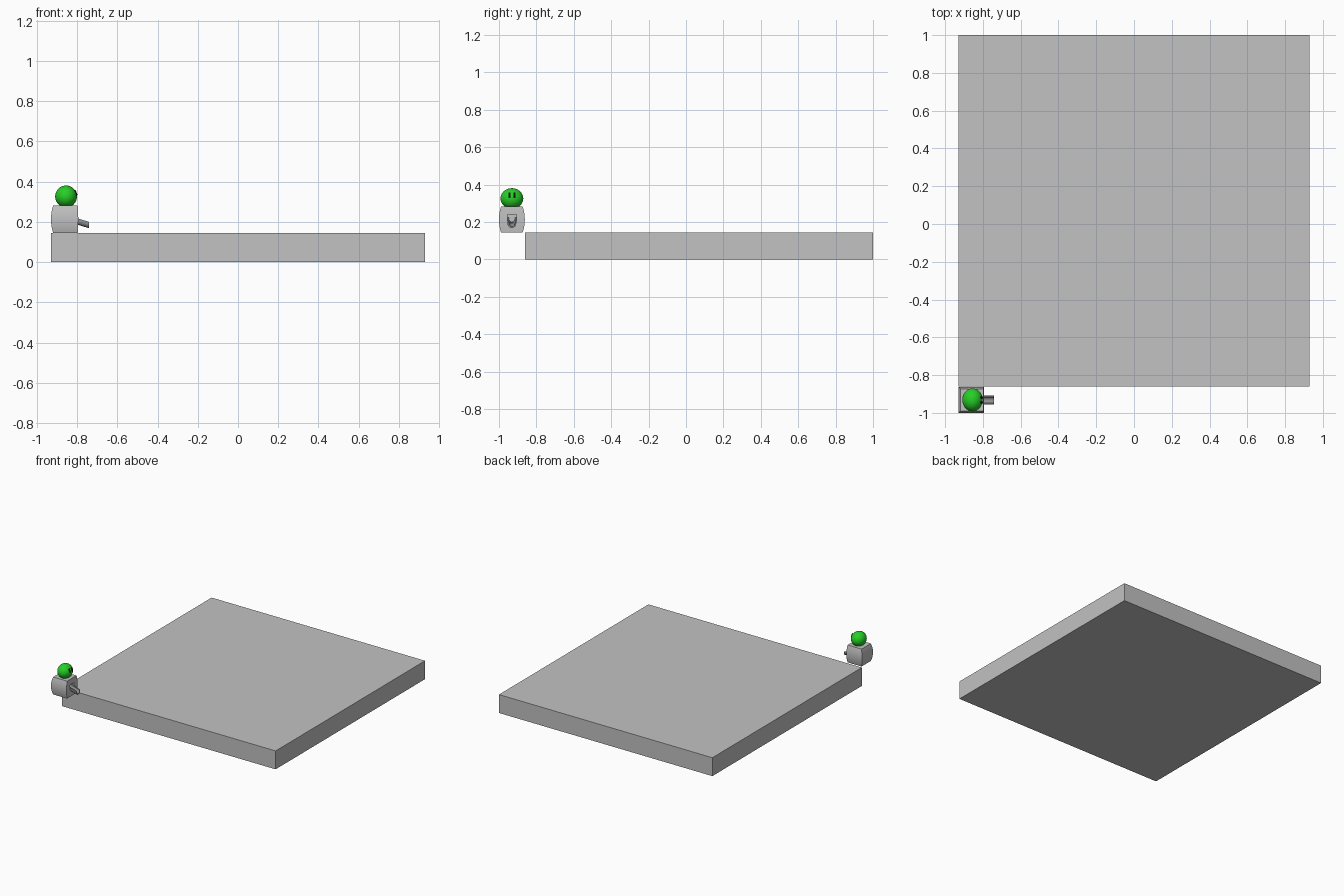
import bpy, bmesh, math
from mathutils import Matrix, Vector

if "Cube" in bpy.data.objects:
    bpy.data.objects.remove(bpy.data.objects["Cube"])


def material(name, colour):
    m = bpy.data.materials.new(name)
    m.diffuse_color = (*colour, 1)
    m.use_nodes = True
    m.node_tree.nodes["Principled BSDF"].inputs["Base Color"].default_value = m.diffuse_color
    return m


GREY = material("light grey", (0.54, 0.54, 0.54))
SPOUT = material("mid grey", (0.33, 0.33, 0.33))
GREEN = material("bright green", (0.02, 0.62, 0.02))
BLACK = material("black", (0.005, 0.005, 0.005))


def finish(name, bm, mat, smooth=False):
    bmesh.ops.recalc_face_normals(bm, faces=bm.faces[:])
    mesh = bpy.data.meshes.new(name)
    bm.to_mesh(mesh)
    bm.free()
    mesh.materials.append(mat)
    ob = bpy.data.objects.new(name, mesh)
    bpy.context.collection.objects.link(ob)
    if smooth:
        bpy.ops.object.select_all(action='DESELECT')
        ob.select_set(True)
        bpy.context.view_layer.objects.active = ob
        bpy.ops.object.shade_smooth_by_angle(angle=math.radians(30))
    return ob


def box(name, centre, size, mat, tilt=0.0):
    bm = bmesh.new()
    bmesh.ops.create_cube(bm, size=1, matrix=Matrix.Translation(centre)
                          @ Matrix.Rotation(tilt, 4, 'Y') @ Matrix.Diagonal((*size, 1)))
    return finish(name, bm, mat)


def loft(bm, rings):
    for a, b in zip(rings, rings[1:]):
        for i in range(len(a)):
            j = (i + 1) % len(a)
            bm.faces.new((a[i], a[j], b[j], b[i]))
    bm.faces.new(rings[0])
    bm.faces.new(rings[-1])


# wide flat slab
box("slab", (0, 0.07, 0.0725), (1.86, 1.86, 0.145), GREY)

# box body with gently bulging sides
bm = bmesh.new()
rings = []
for k in range(13):
    t = k / 12
    b = 0.011 * (1 - (2 * t - 1) ** 2)
    x0, x1, y0, y1 = -0.919 - b, -0.797 + b * 0.25, -0.989 - b, -0.873 + b
    z = 0.145 + 0.137 * t
    rings.append([bm.verts.new((x, y, z)) for x, y in
                  ((x0, y0), (x1, y0), (x1, y1), (x0, y1))])
loft(bm, rings)
body = finish("body", bm, GREY, True)

# opening above the spout
cutter = box("opening_cutter", (-0.80, -0.931, 0.219), (0.05, 0.048, 0.042), GREY)
cutter.hide_render = True
cutter.hide_viewport = True
cut = body.modifiers.new("opening", 'BOOLEAN')
cut.operation = 'DIFFERENCE'
cut.solver = 'EXACT'
cut.object = cutter

# sloping U-shaped spout
bm = bmesh.new()
outer, inner, wall = 0.0235, 0.016, 0.008
arcs = [math.pi + math.pi * i / 10 for i in range(11)]
profile = [(-outer, wall)]
profile += [(outer * math.cos(a), outer * math.sin(a)) for a in arcs]
profile += [(outer, wall), (inner, wall)]
profile += [(inner * math.cos(a), inner * math.sin(a)) for a in reversed(arcs)]
profile += [(-inner, wall)]
loft(bm, [[bm.verts.new((x, -0.931 + y, z + h)) for y, h in profile]
          for x, z in ((-0.822, 0.217), (-0.741, 0.192))])
finish("spout", bm, SPOUT, True)

# rounded head, cut flat where it meets the body
hx, hy, hz = -0.855, -0.931, 0.326
bm = bmesh.new()
bmesh.ops.create_uvsphere(bm, u_segments=32, v_segments=20, radius=1,
                          matrix=Matrix.Translation((hx, hy, hz))
                          @ Matrix.Diagonal((0.054, 0.061, 0.055, 1)))
res = bmesh.ops.bisect_plane(bm, geom=bm.verts[:] + bm.edges[:] + bm.faces[:],
                             plane_co=Vector((0, 0, 0.281)),
                             plane_no=Vector((0, 0, -1)), clear_outer=True)
bmesh.ops.holes_fill(bm, edges=[e for e in bm.edges if e.is_boundary])
finish("head", bm, GREEN, True)

# two upright eyes
for side, name in ((-1, "left_eye"), (1, "right_eye")):
    box(name, (-0.807, hy + side * 0.0135, 0.345), (0.009, 0.010, 0.027), BLACK, -0.37)
